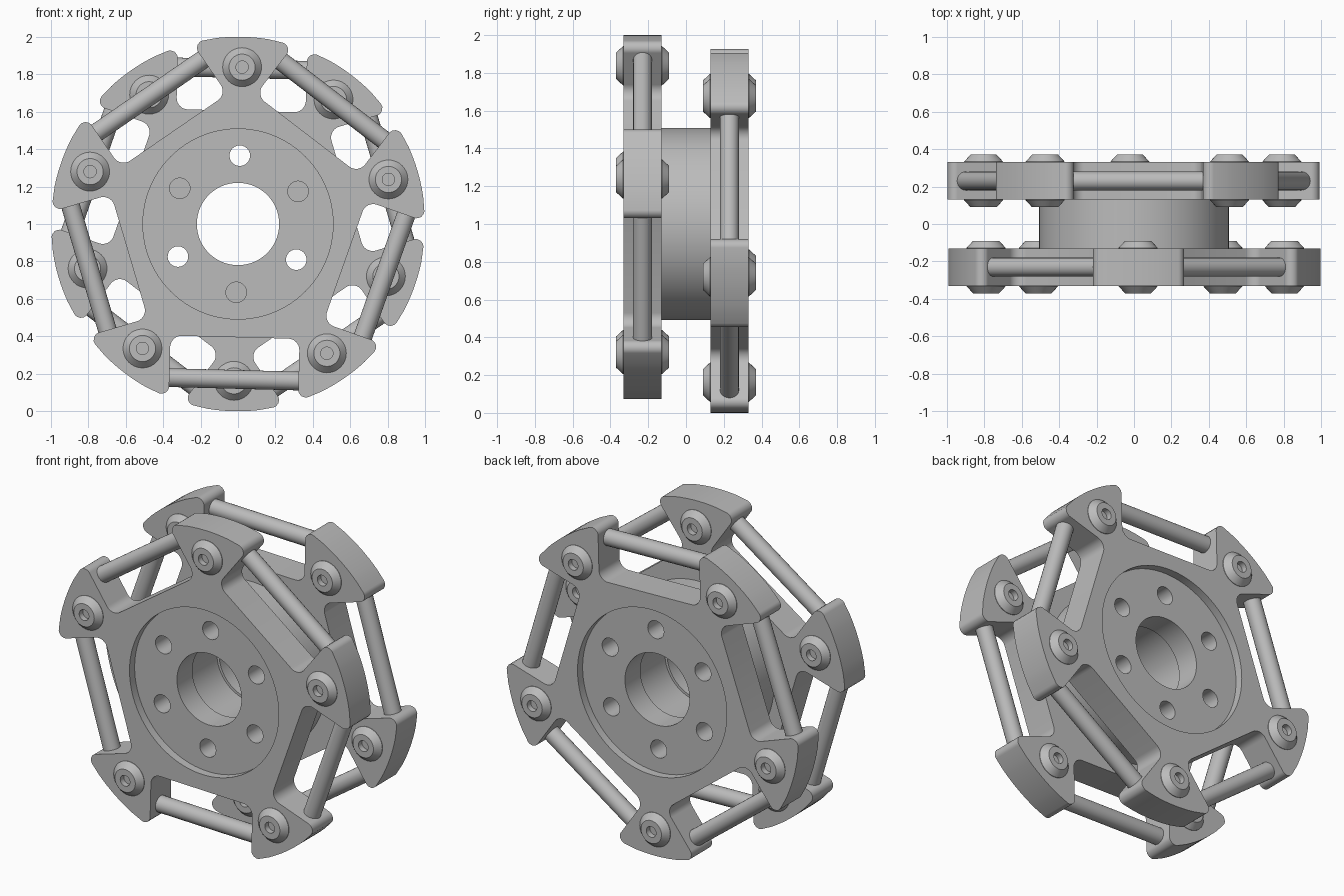
import bpy, bmesh
from math import sin, cos, radians, degrees, atan2, pi
from mathutils import Matrix, Vector

cube = bpy.data.objects.get("Cube")
if cube:
    bpy.data.objects.remove(cube, do_unlink=True)

GREY = (0.5, 0.5, 0.5, 1)
metal = bpy.data.materials.new("grey metal")
metal.use_nodes = True
metal.diffuse_color = GREY
metal.node_tree.nodes["Principled BSDF"].inputs["Base Color"].default_value = GREY

AXIS_Z = 1.0                    # height of the wheel axis
FLOOR, HALF = 0.605, 0.345      # pocket floor distance and half width
HUB = 0.508
PHASE = 88.5                    # angle of the first front arm and hub hole
parts = []


def polar(r, deg, centre=(0, 0)):
    a = radians(deg)
    return Vector((centre[0] + r * cos(a), centre[1] + r * sin(a)))


def circle(r, centre=(0, 0), n=64):
    return [polar(r, 360 * i / n, centre) for i in range(n)]


def rounded(corners, steps=6):
    """Replace each (point, radius) corner by a tangent arc."""
    out = []
    for i, (p, r) in enumerate(corners):
        if not r:
            out.append(p)
            continue
        a = (corners[i - 1][0] - p).normalized()
        b = (corners[(i + 1) % len(corners)][0] - p).normalized()
        half = a.angle(b) / 2
        centre = p + (a + b).normalized() * (r / sin(half))
        t = r * cos(half) / sin(half)
        u, v = p + a * t - centre, p + b * t - centre
        for k in range(steps + 1):
            d = u.lerp(v, k / steps).normalized()
            out.append(centre + d * r)
    return out


def register(name, mesh, matrix):
    obj = bpy.data.objects.new(name, mesh)
    obj.matrix_world = matrix
    bpy.context.collection.objects.link(obj)
    if not mesh.materials:
        mesh.materials.append(metal)
    parts.append(obj)
    return obj


def slab(name, loops, y, half_depth):
    """Extrude an outline with holes along the wheel axis."""
    curve = bpy.data.curves.new(name, 'CURVE')
    curve.dimensions, curve.fill_mode, curve.extrude = '2D', 'BOTH', half_depth
    for loop in loops:
        spline = curve.splines.new('POLY')
        spline.points.add(len(loop) - 1)
        for point, p in zip(spline.points, loop):
            point.co = (p.x, p.y, 0, 1)
        spline.use_cyclic_u = True
    temp = bpy.data.objects.new(name + "_outline", curve)
    bpy.context.collection.objects.link(temp)
    graph = bpy.context.evaluated_depsgraph_get()
    mesh = bpy.data.meshes.new_from_object(temp.evaluated_get(graph))
    bpy.data.objects.remove(temp, do_unlink=True)
    bm = bmesh.new()
    bm.from_mesh(mesh)
    bmesh.ops.remove_doubles(bm, verts=bm.verts, dist=0.0001)
    bmesh.ops.recalc_face_normals(bm, faces=bm.faces)
    bm.to_mesh(mesh)
    bm.free()
    register(name, mesh, Matrix.Translation((0, y, AXIS_Z)) @ Matrix.Rotation(pi / 2, 4, 'X'))


def star_outline(phase):
    """Five flared arms separated by round-cornered pockets."""
    rim = (1 - HALF ** 2) ** 0.5
    flare = 36 - degrees(atan2(HALF, rim))
    corners = []
    for i in range(5):
        arm = phase + 72 * i
        corners.append((polar(1, arm - flare), 0.04))
        corners += [(polar(1, arm + k * 2), 0) for k in range(-4, 5)]
        corners.append((polar(1, arm + flare), 0.04))
        out, side = polar(1, arm + 36), polar(1, arm + 126)
        corners += [(out * FLOOR - side * HALF, 0.06), (out * FLOOR + side * HALF, 0.06)]
    return rounded(corners)


def holes(step):
    return [circle(0.055, polar(0.365, PHASE + a), 24) for a in range(0, 360, step)]


# Bolt head: turned cone with a blind socket, local z pointing outward
bm = bmesh.new()
profile = [(0, 0.005), (0.033, 0.005), (0.033, 0.04), (0.07, 0.04), (0.104, 0.003), (0.104, -0.01)]
verts = [bm.verts.new((r, 0, z)) for r, z in profile]
edges = [bm.edges.new(pair) for pair in zip(verts, verts[1:])]
bmesh.ops.spin(bm, geom=verts + edges, cent=(0, 0, 0), axis=(0, 0, 1), angle=2 * pi, steps=32)
bmesh.ops.remove_doubles(bm, verts=bm.verts, dist=0.0001)
bmesh.ops.recalc_face_normals(bm, faces=bm.faces)
# an upward-facing top ring means the normals point outward
if any(f.normal.z < -0.9 for f in bm.faces):
    bmesh.ops.reverse_faces(bm, faces=bm.faces)
bolt_mesh = bpy.data.meshes.new("bolt_head")
bm.to_mesh(bolt_mesh)
bm.free()

# Roller rod, spanning one pocket
bm = bmesh.new()
bmesh.ops.create_cone(bm, cap_ends=True, segments=24, radius1=0.05, radius2=0.05, depth=2 * HALF + 0.06)
rod_mesh = bpy.data.meshes.new("rod")
bm.to_mesh(rod_mesh)
bm.free()

# Two star plates, the rear one turned by half an arm
for label, side, phase in (("front", -1, PHASE), ("rear", 1, PHASE + 36)):
    slab(label + "_star_plate", [star_outline(phase), circle(HUB, n=96)], side * 0.23, 0.1)
    slab(label + "_hub_disc", [circle(HUB, n=96), circle(0.22)] + holes(60), side * 0.205, 0.075)
    for i in range(5):
        arm = phase + 72 * i
        p = polar(0.838, arm)
        for end in (-1, 1):
            place = Matrix.Translation((p.x, side * 0.23 + end * 0.1, AXIS_Z + p.y))
            register(f"{label}_bolt_head", bolt_mesh, place @ Matrix.Rotation(-end * pi / 2, 4, 'X'))
        q, along = polar(0.83, arm + 36), polar(1, arm + 126)
        turn = Vector((along.x, 0, along.y)).to_track_quat('Z', 'Y').to_matrix().to_4x4()
        register(f"{label}_rod", rod_mesh, Matrix.Translation((q.x, side * 0.23, AXIS_Z + q.y)) @ turn)

# Hub drum between the plates, with three of the holes passing through
slab("hub_drum", [circle(HUB, n=96), circle(0.235)] + holes(120), 0, 0.13)

# Smooth round surfaces, keep machined edges crisp
bpy.ops.object.select_all(action='DESELECT')
for obj in parts:
    obj.select_set(True)
bpy.context.view_layer.objects.active = parts[0]
bpy.ops.object.shade_smooth_by_angle(angle=radians(30))
